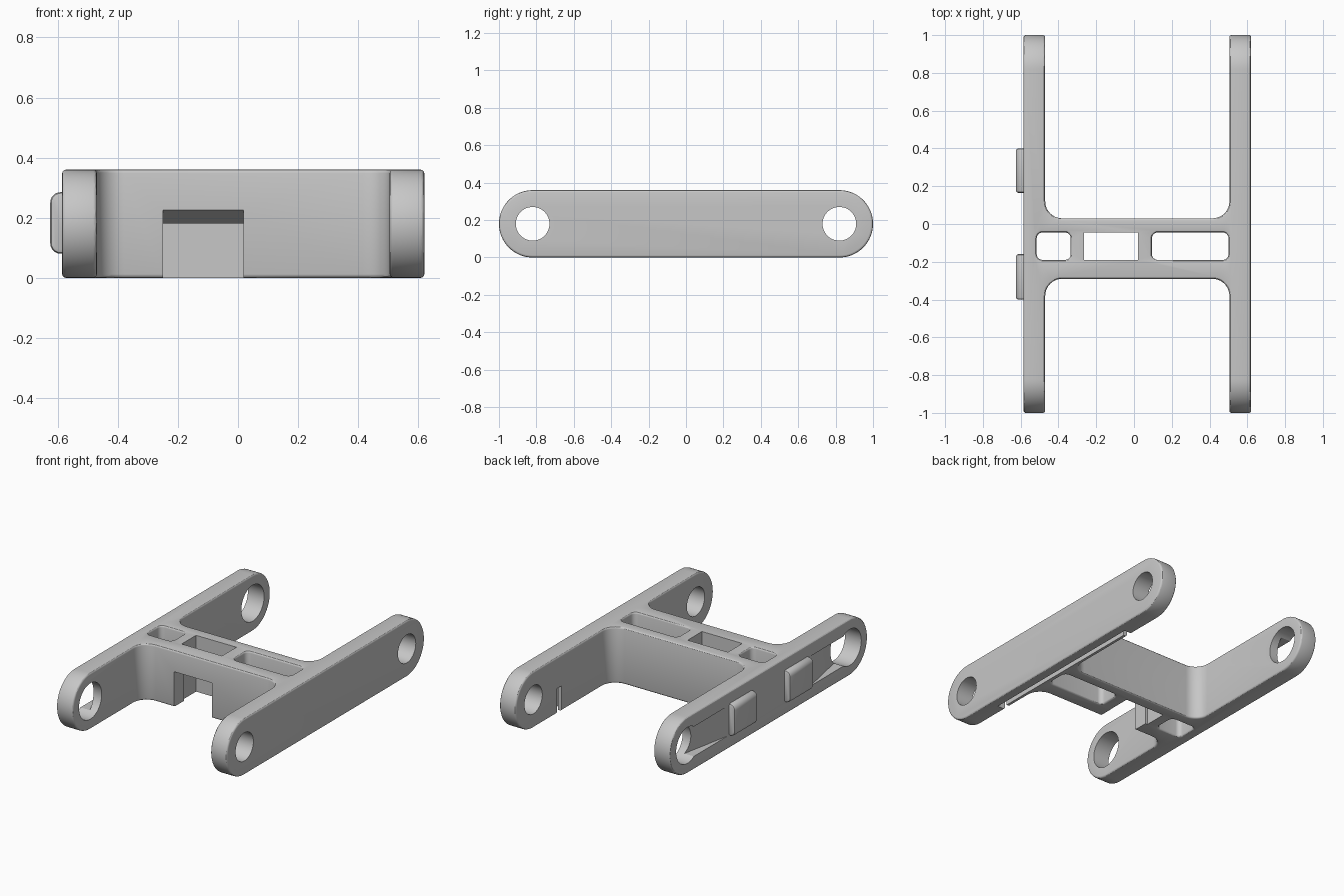
import bpy, bmesh, math
from mathutils import Vector

if "Cube" in bpy.data.objects:
    bpy.data.objects.remove(bpy.data.objects["Cube"], do_unlink=True)

grey = bpy.data.materials.new("matte_grey")
grey.use_nodes = True
COLOUR = (0.57, 0.57, 0.57, 1)
grey.diffuse_color = COLOUR
grey.node_tree.nodes["Principled BSDF"].inputs["Base Color"].default_value = COLOUR

AXES = {"X": lambda u, v, w: (w, u, v),
        "Y": lambda u, v, w: (u, w, v),
        "Z": lambda u, v, w: (u, v, w)}


def rounded(points, radius, steps=10):
    """Round each corner; radius may be one value or one per corner."""
    n = len(points)
    radii = radius if isinstance(radius, list) else [radius] * n
    out = []
    for i, r in enumerate(radii):
        p = Vector(points[i])
        if r == 0:
            out.append(p)
            continue
        a = (Vector(points[i - 1]) - p).normalized()
        b = (Vector(points[(i + 1) % n]) - p).normalized()
        half = a.angle(b) / 2
        centre = p + (a + b).normalized() * r / math.sin(half)
        start = (p + a * r / math.tan(half) - centre).normalized()
        end = (p + b * r / math.tan(half) - centre).normalized()
        for k in range(steps + 1):
            q = centre + start.slerp(end, k / steps) * r
            if not out or (q - out[-1]).length > 1e-4:
                out.append(q)
    if (out[0] - out[-1]).length < 1e-4:
        out.pop()
    return out


def rect(u0, u1, v0, v1):
    return [(u0, v0), (u1, v0), (u1, v1), (u0, v1)]


def prism(name, points, axis, low, high):
    """Extrude a flat outline along an axis."""
    bm = bmesh.new()
    place = AXES[axis]
    rings = [[bm.verts.new(place(p[0], p[1], w)) for p in points] for w in (low, high)]
    bm.faces.new(rings[0])
    bm.faces.new(rings[1])
    n = len(points)
    for i in range(n):
        j = (i + 1) % n
        bm.faces.new((rings[0][i], rings[0][j], rings[1][j], rings[1][i]))
    bmesh.ops.recalc_face_normals(bm, faces=bm.faces)
    mesh = bpy.data.meshes.new(name)
    bm.to_mesh(mesh)
    bm.free()
    mesh.materials.append(grey)
    obj = bpy.data.objects.new(name, mesh)
    bpy.context.collection.objects.link(obj)
    return obj


def apply(obj, mod):
    bpy.ops.object.select_all(action="DESELECT")
    bpy.context.view_layer.objects.active = obj
    obj.select_set(True)
    bpy.ops.object.modifier_apply(modifier=mod.name)


def combine(obj, tool, operation="DIFFERENCE"):
    mod = obj.modifiers.new("combine", "BOOLEAN")
    mod.operation = operation
    mod.solver = "EXACT"
    mod.object = tool
    apply(obj, mod)
    bpy.data.objects.remove(tool, do_unlink=True)


def bevel(obj, width, segments):
    mod = obj.modifiers.new("bevel", "BEVEL")
    mod.width = width
    mod.segments = segments
    mod.limit_method = "ANGLE"
    mod.angle_limit = math.radians(40)
    mod.use_clamp_overlap = False
    apply(obj, mod)


def smooth(obj):
    bpy.ops.object.select_all(action="DESELECT")
    bpy.context.view_layer.objects.active = obj
    obj.select_set(True)
    bpy.ops.object.shade_smooth_by_angle(angle=math.radians(30))


TOP, MID, PIVOT = 0.36, 0.18, 0.82
OUT_R, IN_R, IN_L, OUT_L = -0.585, -0.47, 0.505, 0.62
FRONT, BACK = -0.29, 0.03

# H-shaped frame: two arms joined by a filleted crossbar, with rounded arm ends
h_outline = [(OUT_R, -1.1), (IN_R, -1.1), (IN_R, FRONT), (IN_L, FRONT),
             (IN_L, -1.1), (OUT_L, -1.1), (OUT_L, 1.1), (IN_L, 1.1),
             (IN_L, BACK), (IN_R, BACK), (IN_R, 1.1), (OUT_R, 1.1)]
fillets = [0.09 if abs(v) < 1 else 0 for u, v in h_outline]
frame = prism("link_frame", rounded(h_outline, fillets), "Z", -0.1, 0.5)
side = prism("side_profile", rounded(rect(-1, 1, 0, TOP), MID, 16), "X", -1, 1)
combine(frame, side, "INTERSECT")

# Two rounded pockets through the crossbar
for x0, x1 in ((-0.515, -0.335), (0.095, 0.5)):
    pocket = prism("pocket", rounded(rect(x0, x1, -0.19, -0.045), 0.03, 6), "Z", -0.1, 0.5)
    combine(frame, pocket)
bevel(frame, 0.012, 3)

# Square shaft and the front window with its sloping ceiling
combine(frame, prism("shaft", rect(-0.265, 0.02, -0.19, -0.045), "Z", -0.1, 0.5))
window = [(-0.31, -0.05), (-0.1, -0.05), (-0.1, 0.14), (-0.31, 0.234)]
combine(frame, prism("window", window, "X", -0.25, 0.018))

# Pivot holes, larger on the right arm, and tapered outer recesses leading to them
for s in (-1, 1):
    for r, x0, x1 in ((0.115, -0.8, -0.3), (0.09, 0.3, 0.8)):
        ring = [(s * PIVOT + r * math.cos(k * math.tau / 48),
                 MID + r * math.sin(k * math.tau / 48)) for k in range(48)]
        combine(frame, prism("pivot_hole", ring, "X", x0, x1))
    ramp = [(-0.6, s * 0.34), (-0.505, s * PIVOT), (-0.6, s * PIVOT)]
    combine(frame, prism("recess", ramp, "Z", MID - 0.095, MID + 0.095))

# Slot under the left arm, open to the inner face at both ends
combine(frame, prism("slot", rect(0.53, 0.56, -0.6, 0.58), "Z", -0.1, 0.16))
for y0, y1 in ((-0.6, -0.555), (0.535, 0.58)):
    combine(frame, prism("slot_end", rect(0.45, 0.545, y0, y1), "Z", -0.1, 0.16))
smooth(frame)

# Raised pads on the outside of the right arm
for name, y0, y1 in (("front_pad", -0.4, -0.16), ("back_pad", 0.165, 0.4)):
    section = rounded(rect(-0.625, -0.56, 0.08, 0.285), [0.035, 0, 0, 0.035], 6)
    pad = prism(name, section, "Y", y0, y1)
    bevel(pad, 0.012, 2)
    smooth(pad)
